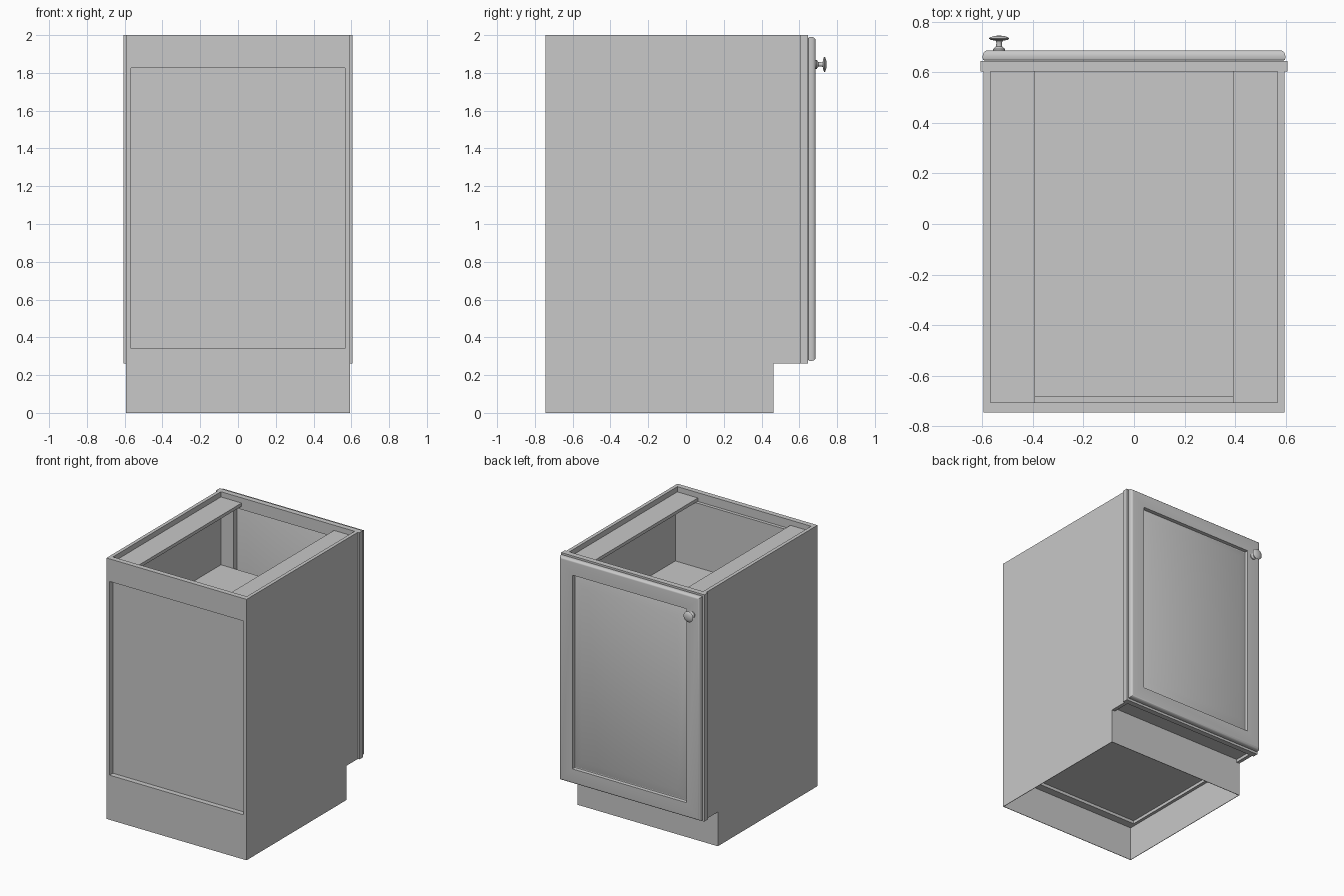
import bpy, bmesh, math
from mathutils import Matrix

cube = bpy.data.objects.get("Cube")
if cube:
    bpy.data.objects.remove(cube, do_unlink=True)

grey = bpy.data.materials.new("plain_grey")
grey.use_nodes = True
grey.diffuse_color = (0.58, 0.58, 0.58, 1)
grey.node_tree.nodes["Principled BSDF"].inputs["Base Color"].default_value = (0.58, 0.58, 0.58, 1)


def add_object(name, bm, smooth=False):
    bmesh.ops.recalc_face_normals(bm, faces=bm.faces)
    mesh = bpy.data.meshes.new(name)
    bm.to_mesh(mesh)
    bm.free()
    mesh.materials.append(grey)
    obj = bpy.data.objects.new(name, mesh)
    bpy.context.collection.objects.link(obj)
    if smooth:
        bpy.ops.object.select_all(action='DESELECT')
        obj.select_set(True)
        bpy.context.view_layer.objects.active = obj
        bpy.ops.object.shade_smooth_by_angle(angle=math.radians(35))
    return obj


def box(name, x0, x1, y0, y1, z0, z1):
    bm = bmesh.new()
    bmesh.ops.create_cube(bm, size=1)
    for v in bm.verts:
        v.co = ((x0, x1)[v.co.x > 0], (y0, y1)[v.co.y > 0], (z0, z1)[v.co.z > 0])
    return add_object(name, bm)


# Main levels of the carcass
BACK, FRONT, KICK_Y = -0.745, 0.603, 0.463
KICK_Z, TOP = 0.262, 2.0
OUT, IN = 0.594, 0.567
FRAME_X, FRAME_Y, OPENING = 0.607, 0.645, 0.46
REAR_IN, SKIRT = -0.705, 0.004

# Parts repeated on both sides
for label, s in (("left", 1), ("right", -1)):
    box(label + "_side_panel", *sorted((s * IN, s * OUT)), BACK, FRONT, KICK_Z, TOP)
    box(label + "_skirt", *sorted((s * (OUT - SKIRT), s * OUT)), BACK, KICK_Y, 0, KICK_Z)
    box(label + "_top_stretcher", *sorted((s * 0.392, s * IN)), REAR_IN, FRONT, 1.935, 1.96)
    box(label + "_frame_stile", *sorted((s * OPENING, s * FRAME_X)), FRONT, FRAME_Y, KICK_Z, TOP)

# Face frame rails
box("frame_top_rail", -OPENING, OPENING, FRONT, FRAME_Y, 1.91, TOP)
box("frame_bottom_rail", -OPENING, OPENING, FRONT, FRAME_Y, KICK_Z, 0.345)

# Rear rails, recessed rear panel, and thin skirt boards around the base
box("rear_top_rail", -IN, IN, BACK, REAR_IN, 1.827, TOP)
box("rear_bottom_rail", -IN, IN, BACK, REAR_IN, KICK_Z, 0.342)
box("rear_panel", -IN, IN, REAR_IN, -0.68, KICK_Z, 1.933)
box("rear_skirt", -OUT, OUT, BACK, BACK + SKIRT, 0, KICK_Z)
box("toe_board", -OUT, OUT, KICK_Y - SKIRT, KICK_Y, 0, 0.285)

# Floor and inner shelf
box("floor_panel", -IN, IN, -0.68, FRONT, 0.285, 0.312)
box("shelf", -IN, IN, -0.68, FRONT, 1.415, 1.44)


# Raised panel door, lofted through nested rectangles of (inset, y)
def door():
    steps = [(0.008, 0.646), (0.002, 0.649), (0, 0.655), (0, 0.664)]
    for i in range(1, 7):
        a = i / 6 * math.pi / 2
        steps.append((0.018 * (1 - math.cos(a)), 0.664 + 0.022 * math.sin(a)))
    steps += [(0.115, 0.686), (0.117, 0.66), (0.122, 0.658), (0.19, 0.684)]
    bm = bmesh.new()
    rings = []
    for inset, y in steps:
        x, z0, z1 = 0.598 - inset, 0.275 + inset, 1.99 - inset
        rings.append([bm.verts.new(c) for c in
                      ((-x, y, z0), (x, y, z0), (x, y, z1), (-x, y, z1))])
    for a, b in zip(rings, rings[1:]):
        for i in range(4):
            j = (i + 1) % 4
            bm.faces.new((a[i], a[j], b[j], b[i]))
    bm.faces.new(rings[0])
    bm.faces.new(rings[-1])
    add_object("raised_panel_door", bm, smooth=True)


door()


# Turned knob: (radius, distance from the door) spun about its axis
def knob():
    profile = [(0, 0), (0.024, 0), (0.024, 0.006), (0.018, 0.01), (0.012, 0.016),
               (0.011, 0.03), (0.014, 0.038), (0.034, 0.042), (0.041, 0.047),
               (0.037, 0.051), (0.02, 0.057), (0, 0.059)]
    bm = bmesh.new()
    verts = [bm.verts.new((r, 0, h)) for r, h in profile]
    edges = [bm.edges.new(p) for p in zip(verts, verts[1:])]
    bmesh.ops.spin(bm, geom=verts + edges, cent=(0, 0, 0), axis=(0, 0, 1),
                   angle=math.tau, steps=24, use_duplicate=False)
    bmesh.ops.remove_doubles(bm, verts=bm.verts, dist=0.0001)
    place = Matrix.Translation((-0.533, 0.686, 1.845)) @ Matrix.Rotation(-math.pi / 2, 4, 'X')
    bm.transform(place)
    add_object("door_knob", bm, smooth=True)


knob()
